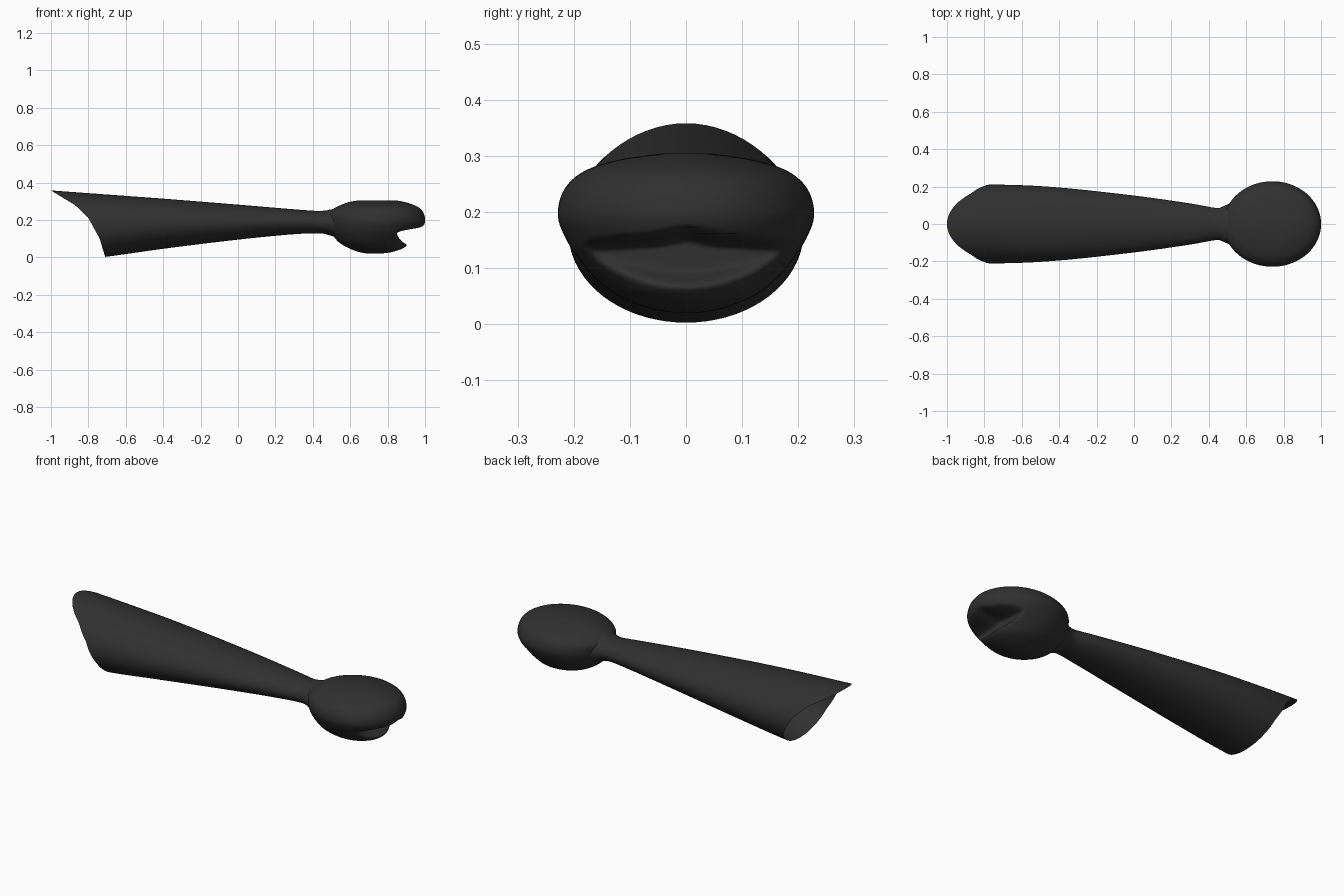
import bpy, bmesh, math

old = bpy.data.objects.get("Cube")
if old:
    bpy.data.objects.remove(old, do_unlink=True)

mat = bpy.data.materials.new("charcoal")
mat.use_nodes = True
mat.diffuse_color = (0.03, 0.03, 0.03, 1)
mat.node_tree.nodes["Principled BSDF"].inputs["Base Color"].default_value = mat.diffuse_color


def lerp_table(table, x):
    """Piecewise linear lookup of a row by its first value."""
    for a, b in zip(table, table[1:]):
        if x <= b[0]:
            t = max(0, (x - a[0]) / (b[0] - a[0]))
            return [p + (q - p) * t for p, q in zip(a, b)]
    return list(table[-1])


def spline(rows, steps):
    """Smooth rows between the given ones."""
    out = []
    for i in range(len(rows) - 1):
        p0, p1, p2, p3 = (rows[min(max(i + k, 0), len(rows) - 1)] for k in (-1, 0, 1, 2))
        for s in range(steps):
            t = s / steps
            out.append([b + t / 2 * (c - a + t * (2*a - 5*b + 4*c - d + t * (3*b - a - 3*c + d)))
                        for a, b, c, d in zip(p0, p1, p2, p3)])
    return out + [list(rows[-1])]


def smooth(a, b, x):
    t = min(max((x - a) / (b - a), 0), 1)
    return t * t * (3 - 2 * t)


def loft(name, rings, capped):
    bm = bmesh.new()
    loops = [[bm.verts.new(p) for p in ring] for ring in rings]
    n = len(loops[0])
    for a, b in zip(loops, loops[1:]):
        for i in range(n):
            j = (i + 1) % n
            bm.faces.new((a[i], a[j], b[j], b[i]))
    if capped:
        bm.faces.new(loops[0][::-1])
        bm.faces.new(loops[-1])
    bmesh.ops.recalc_face_normals(bm, faces=bm.faces)
    mesh = bpy.data.meshes.new(name)
    bm.to_mesh(mesh)
    bm.free()
    mesh.materials.append(mat)
    obj = bpy.data.objects.new(name, mesh)
    bpy.context.collection.objects.link(obj)
    for poly in mesh.polygons:
        poly.use_smooth = True
    return obj


SEG = 72
angles = [2 * math.pi * i / SEG for i in range(SEG)]

# Sleeve: open tapered tube with a slanted, curved rim
# columns: x, half width, bottom, top
sections = spline([(-1, .205, -.03, .358), (-.7, .21, .004, .336), (-.4, .195, .046, .314),
                   (0, .152, .095, .282), (.3, .11, .124, .257), (.44, .086, .128, .248),
                   (.49, .1, .118, .255), (.54, .125, .1, .265)], 8)
rim = [(-1, -.71), (-.4, -.74), (.25, -.80), (.62, -.87), (.9, -.965), (1, -1)]
sleeve = []
for k in range(49):
    u = k / 48
    ring = []
    for a in angles:
        start = lerp_table(rim, math.sin(a))[1]
        x = start + (.54 - start) * u
        _, w, lo, hi = lerp_table(sections, x)
        ring.append((x, w * math.cos(a), (lo + hi) / 2 + (hi - lo) / 2 * math.sin(a)))
    sleeve.append(ring)
loft("sleeve", sleeve, False)

# Head: flattened ball stacked in level slices, mouth pressed into the front
# columns: height, half width, back x, front x
slices = spline([(.02, .02, .70, .76), (.028, .065, .65, .82), (.05, .12, .59, .885),
                 (.08, .16, .54, .915), (.115, .19, .51, .95), (.15, .213, .49, .982),
                 (.19, .228, .48, 1.0), (.23, .222, .48, .995), (.26, .2, .51, .975),
                 (.28, .165, .55, .94), (.295, .11, .59, .895), (.304, .045, .64, .85)], 7)
head = []
for z, w, back, front in slices:
    ring = []
    for a in angles:
        y = w * math.sin(a)
        x = (back + front) / 2 + (front - back) / 2 * math.cos(a)
        # mouth floor curves up to the corners; upper lip has a small centre peak
        low = .062 + 1.3 * y * y
        high = .165 + .012 * math.exp(-(y / .03) ** 2) - .4 * y * y
        press = smooth(low, low + .035, z) * (1 - smooth(high - .028, high, z))
        x -= press * max(0, x - .85)
        ring.append((x, y, z))
    head.append(ring)
loft("head", head, True)
